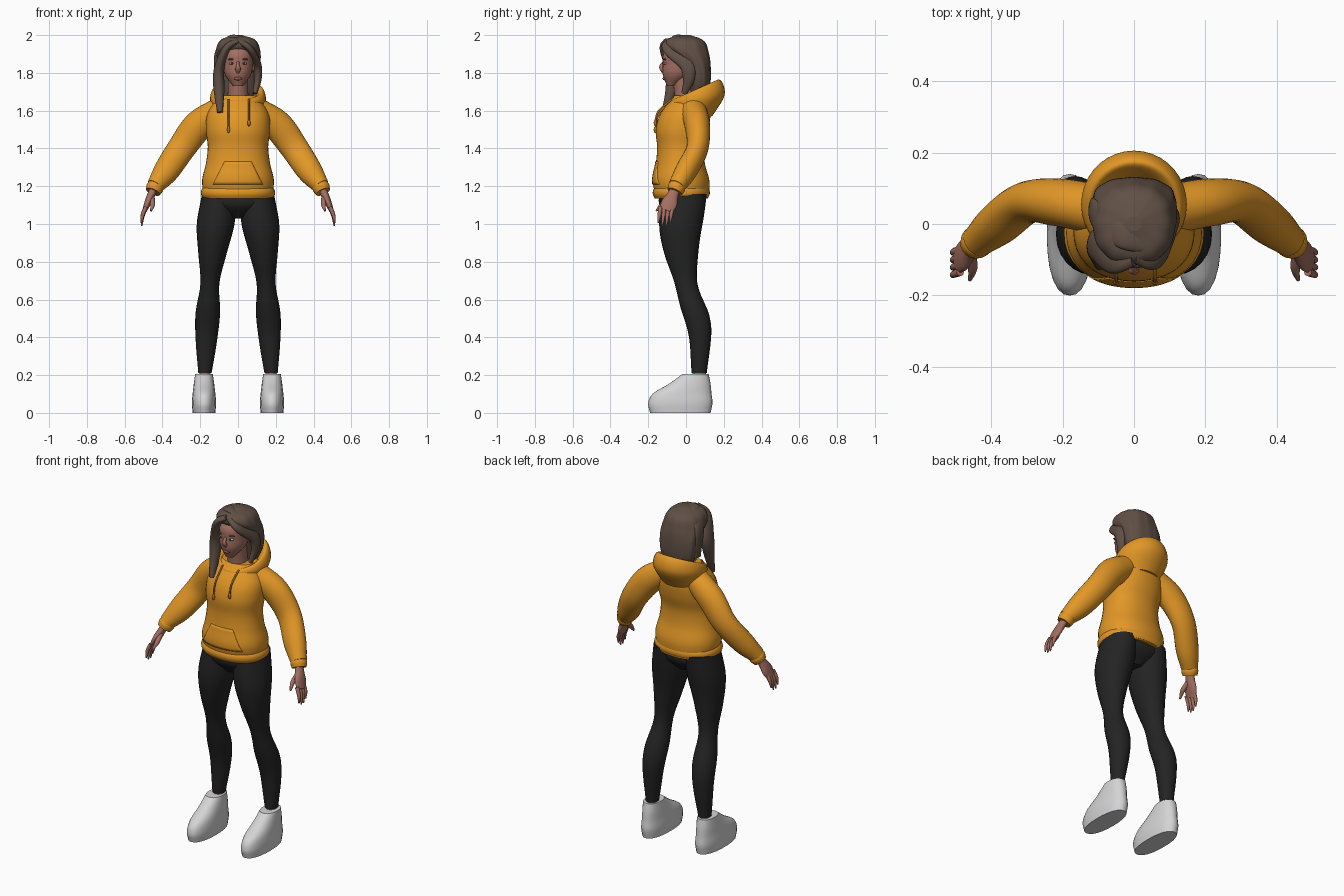
import bpy, bmesh, math
from mathutils import Vector

cube = bpy.data.objects.get("Cube")
if cube:
    bpy.data.objects.remove(cube, do_unlink=True)


def material(name, red, green, blue):
    mat = bpy.data.materials.new(name)
    mat.use_nodes = True
    colour = (red, green, blue, 1)
    mat.diffuse_color = colour
    shader = mat.node_tree.nodes["Principled BSDF"]
    shader.inputs["Base Color"].default_value = colour
    shader.inputs["Roughness"].default_value = .8
    return mat


orange = material("hoodie_orange", .76, .31, .02)
dark_orange = material("cord_orange", .5, .2, .02)
black = material("legging_black", .017, .017, .017)
white = material("shoe_white", .66, .66, .67)
skin = material("skin", .37, .16, .12)
lip = material("lip_red", .27, .09, .07)
brown = material("hair_brown", .12, .08, .06)
eye_white = material("eye_white", .5, .45, .4)
eye_dark = material("eye_dark", .04, .03, .02)


def finish(name, bm, mat, mirror=False):
    """Turn a bmesh into an object; end caps stay flat, the rest is smooth."""
    bmesh.ops.recalc_face_normals(bm, faces=bm.faces)
    mesh = bpy.data.meshes.new(name)
    bm.to_mesh(mesh)
    bm.free()
    for face in mesh.polygons:
        face.use_smooth = len(face.vertices) < 5
    mesh.materials.append(mat)
    obj = bpy.data.objects.new(name, mesh)
    bpy.context.collection.objects.link(obj)
    if mirror:
        obj.modifiers.new("Mirror", "MIRROR").use_mirror_merge = False
    return obj


def sample(channel, t):
    """Smooth curve through evenly spaced values; a single number is constant."""
    if not isinstance(channel, tuple):
        return channel
    first, second, *_ = channel
    *_, before, last = channel
    values = (2 * first - second, *channel, 2 * last - before)
    place = t * (len(channel) - 1)
    i = min(int(place), len(channel) - 2)
    f = place - i
    a, b, c, d = values[i:i + 4]
    return b + f / 2 * (c - a + f * (2 * a - 5 * b + 4 * c - d + f * (3 * (b - c) + d - a)))


def tube(name, mat, x, y, z, width, depth, tilt=0, follow=False, power=2,
         ripple=0, sides=24, rings=28, mirror=False):
    """Rings along a path, each level (or tilted back), or square to the path."""
    def centre(t):
        return Vector([sample(channel, t) for channel in (x, y, z)])

    bm = bmesh.new()
    loops = []
    for step in range(rings + 1):
        t = step / rings
        lean = sample(tilt, t)
        across = Vector((1, 0, 0))
        back = Vector((0, math.cos(lean), math.sin(lean)))
        if follow:
            ahead, behind = min(t + .02, 1), max(t - .02, 0)
            along = (centre(ahead) - centre(behind)).normalized()
            back = (back - along * back.dot(along)).normalized()
            across = along.cross(back)
        loop = []
        for i in range(sides):
            angle = math.tau * i / sides
            c, s = math.cos(angle), math.sin(angle)
            # Superellipse: power two is round, higher is boxier
            size = (abs(c) ** power + abs(s) ** power) ** (-1 / power)
            size *= 1 + ripple * math.cos(12 * angle)
            offset = across * (c * sample(width, t)) + back * (s * sample(depth, t))
            loop.append(bm.verts.new(centre(t) + offset * size))
        loops.append(loop)
    for lower, upper in zip(loops, loops[1:]):
        for i in range(sides):
            j = (i + 1) % sides
            bm.faces.new((lower[i], lower[j], upper[j], upper[i]))
    for end in (loops[0], loops[-1]):
        bm.faces.new(end)
    return finish(name, bm, mat, mirror)


def ball(name, mat, centre, size, mirror=False):
    bm = bmesh.new()
    bmesh.ops.create_uvsphere(bm, u_segments=16, v_segments=10, radius=1)
    for vert in bm.verts:
        vert.co = Vector(centre) + vert.co * Vector(size)
    return finish(name, bm, mat, mirror)


# Leggings
tube("pelvis", black, x=0, y=-.02, z=(1.03, 1.17), width=(.05, .18, .18),
     depth=(.06, .12, .12))
tube("legs", black, x=(.175, .16, .135, .1), y=(.07, .07, 0, -.03, -.01), z=(.21, 1.16),
     width=(.035, .055, .065, .05, .075, .1, .09),
     depth=(.04, .055, .07, .06, .09, .115, .12), mirror=True)
tube("ankles", skin, x=.175, y=.07, z=(.15, .24), width=.03, depth=.036, mirror=True)

# Shoes: long at the sole, closing to a collar round the ankle
tube("shoes", white, x=.18, y=(-.03, -.03, -.02, .02, .05), z=(0, .205),
     width=(.06, .064, .06, .054, .047), depth=(.16, .17, .155, .11, .07),
     power=2.3, mirror=True)

# Hoodie body with a ribbed hem
torso = tube("hoodie_body", orange, x=0, y=(-.02, -.03, -.02, .02), z=(1.14, 1.68),
             width=(.18, .19, .17, .16, .17, .16, .1),
             depth=(.14, .15, .13, .125, .14, .13, .08), power=2.2, sides=36)
tube("hoodie_hem", orange, x=0, y=-.025, z=(1.135, 1.195), width=(.185, .195, .195, .185),
     depth=(.14, .15, .15, .14), power=2.2, sides=36)

# Front pocket wrapped onto the body
bm = bmesh.new()
bmesh.ops.create_grid(bm, x_segments=16, y_segments=8, size=1)
for vert in bm.verts:
    across, up = vert.co.x, vert.co.y
    vert.co = (across * (.1 - .03 * up), -.4, 1.27 + .06 * up)
pocket = finish("front_pocket", bm, orange)
wrap = pocket.modifiers.new("Wrap", "SHRINKWRAP")
wrap.target = torso
wrap.wrap_method = "PROJECT"
wrap.use_project_y = True
wrap.use_positive_direction = True
thick = pocket.modifiers.new("Thickness", "SOLIDIFY")
thick.thickness = .008
thick.offset = 0

# Hood folded down behind the neck: out, up over the lip and back inside
tube("hood", orange, x=0, y=(.03, .055, .047, .02), z=(1.56, 1.66, 1.71, 1.64),
     width=(.12, .148, .125, .075), depth=(.11, .152, .135, .085),
     tilt=(.1, .17, .42, .3), sides=36)

# Sleeves, gathered above a cuff
tube("sleeves", orange, x=(.1, .21, .3, .38, .44), y=(.04, .06, .06, 0, -.05),
     z=(1.6, 1.52, 1.4, 1.28, 1.2), width=(.07, .08, .074, .067, .045),
     depth=(.07, .067, .058, .058, .045), follow=True, mirror=True)
tube("cuffs", orange, x=(.43, .45), y=(-.04, -.06), z=(1.215, 1.17),
     width=(.04, .046, .04), depth=(.04, .047, .04), follow=True, mirror=True)

# Hands
tube("palms", skin, x=(.44, .47, .495), y=(-.05, -.08, -.105), z=(1.2, 1.13, 1.07),
     width=(.02, .02, .012), depth=(.026, .03, .043, .035), follow=True, mirror=True)
lengths = dict(index=.08, middle=.095, ring=.095, little=.075)
for i, (finger, length) in enumerate(lengths.items()):
    y = .021 * i - .135
    tube(finger + "_fingers", skin, x=(.487, .505, .51), y=(y, y - .012),
         z=(1.09, 1.085 - length), width=(.011, .01, .004), depth=(.011, .01, .004),
         follow=True, sides=10, rings=8, mirror=True)
tube("thumbs", skin, x=(.456, .452, .46), y=(-.085, -.125, -.157), z=(1.14, 1.07),
     width=(.015, .013, .005), depth=(.015, .013, .005),
     follow=True, sides=10, rings=8, mirror=True)

# Drawstrings and their tips
for side, x, end in (("left", .058, 1.535), ("right", -.05, 1.5)):
    tube(side + "_drawstring", dark_orange, x=x, y=(-.075, -.145, -.163), z=(1.66, end),
         width=.005, depth=.005, follow=True, sides=8)
    ball(side + "_drawstring_tip", dark_orange, (x, -.163, end), (.008, .008, .018))

# Neck, head and face
tube("neck", skin, x=0, y=(.005, -.015), z=(1.6, 1.8), width=(.065, .054, .055), depth=.058)
tube("head", skin, x=0, y=(-.08, -.043, -.03, -.022, -.01), z=(1.73, 1.97),
     width=(.025, .069, .08, .08, .045), depth=(.02, .08, .093, .095, .05))
tube("nose", skin, x=0, y=(-.11, -.132, -.115), z=(1.862, 1.8),
     width=(.008, .009, .015, .008), depth=.01, follow=True, sides=12)
ball("lips", lip, (0, -.112, 1.77), (.022, .012, .01))
ball("eyes", eye_white, (.033, -.11, 1.85), (.015, .012, .007), mirror=True)
ball("irises", eye_dark, (.032, -.12, 1.85), (.006, .004, .006), mirror=True)
ball("eyebrows", brown, (.034, -.112, 1.872), (.02, .009, .004), mirror=True)
ball("ears", skin, (.08, -.01, 1.835), (.01, .018, .03), mirror=True)

# Hair: main mass, then locks that frame the face
tube("hair", brown, x=0, y=(0, 0, .005, .055, .07, .07),
     z=(2, 1.975, 1.92, 1.85, 1.76, 1.68), width=(.02, .09, .116, .118, .11, .08),
     depth=(.02, .095, .115, .075, .06, .045), tilt=(0, -.1, -.1, 0),
     power=2.3, ripple=.012, sides=72)
tube("long_front_lock", brown, x=(0, -.06, -.1, -.1, -.095),
     y=(-.1, -.1, -.06, -.08, -.115), z=(1.97, 1.93, 1.82, 1.7, 1.59),
     width=(.015, .022, .03, .015), depth=(.02, .04, .05, .03, .015), follow=True)
tube("short_side_lock", brown, x=(0, .06, .1, .105, .09), y=(-.09, -.09, 0, .015, -.01),
     z=(1.97, 1.93, 1.85, 1.77, 1.69), width=(.015, .02, .022, .012),
     depth=(.02, .04, .035, .015), follow=True)
tube("crown_lock", brown, x=(.05, -.04, -.11, -.105), y=(-.07, -.03, .03, .045),
     z=(1.97, 1.985, 1.9, 1.74), width=.014, depth=(.02, .04, .03), follow=True)
